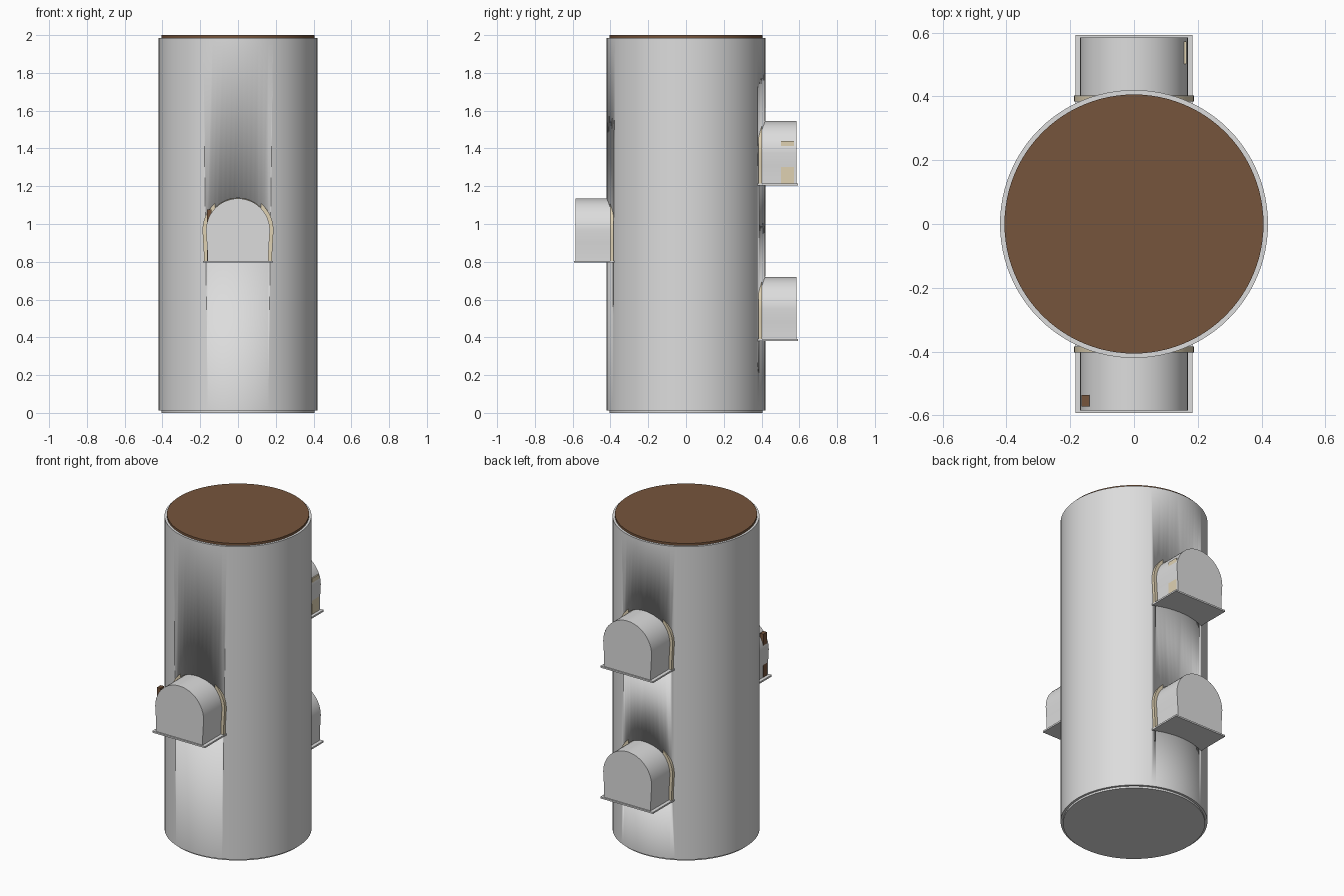
import bpy, bmesh, math

if "Cube" in bpy.data.objects:
    bpy.data.objects.remove(bpy.data.objects["Cube"], do_unlink=True)


def material(name, rgb):
    mat = bpy.data.materials.new(name)
    mat.use_nodes = True
    mat.diffuse_color = (*rgb, 1)
    mat.node_tree.nodes["Principled BSDF"].inputs["Base Color"].default_value = (*rgb, 1)
    return mat


GREY = material("light grey", (0.72, 0.72, 0.72))
BROWN = material("dark brown", (0.18, 0.09, 0.045))
BEIGE = material("pale beige", (0.74, 0.64, 0.45))


def finish(name, bm, mat, angle=35):
    bmesh.ops.recalc_face_normals(bm, faces=bm.faces)
    mesh = bpy.data.meshes.new(name)
    bm.to_mesh(mesh)
    bm.free()
    obj = bpy.data.objects.new(name, mesh)
    bpy.context.collection.objects.link(obj)
    mesh.materials.append(mat)
    bpy.ops.object.select_all(action="DESELECT")
    obj.select_set(True)
    bpy.context.view_layer.objects.active = obj
    bpy.ops.object.shade_smooth_by_angle(angle=math.radians(angle))
    return obj


def drum(name, radius, z0, z1, mat):
    bm = bmesh.new()
    bmesh.ops.create_cone(bm, cap_ends=True, segments=96, radius1=radius, radius2=radius, depth=z1 - z0)
    bmesh.ops.translate(bm, verts=bm.verts, vec=(0, 0, (z0 + z1) / 2))
    return finish(name, bm, mat)


def box(name, x, y, z, mat):
    bm = bmesh.new()
    bmesh.ops.create_cube(bm, size=1)
    for v in bm.verts:
        v.co = [lo + (hi - lo) * (c + 0.5) for c, (lo, hi) in zip(v.co, (x, y, z))]
    return finish(name, bm, mat)


def arch_outline(grow=0.0):
    """Horseshoe arch from the right foot over the top to the left foot."""
    foot, radius, centre = 0.162 + grow, 0.169 + grow, 0.166
    right = [(foot, 0), (foot, 0.05), (foot + 0.003, 0.1)]
    top = [(radius * math.cos(math.pi * i / 24), centre + radius * math.sin(math.pi * i / 24))
           for i in range(25)]
    return right + top + [(-x, z) for x, z in reversed(right)]


def extrude(name, outline, y0, y1, z, mat):
    bm = bmesh.new()
    face = bm.faces.new([bm.verts.new((x, y0, z + h)) for x, h in outline])
    out = bmesh.ops.extrude_face_region(bm, geom=[face])["geom"]
    bmesh.ops.translate(bm, vec=(0, y1 - y0, 0),
                        verts=[v for v in out if isinstance(v, bmesh.types.BMVert)])
    return finish(name, bm, mat)


# Main tower with thin end discs
tower = drum("tower", 0.42, 0.012, 1.986, GREY)
drum("roof_disc", 0.406, 1.98, 2.0, BROWN)
drum("base_disc", 0.406, 0.0, 0.02, GREY)

# Arched bays: name, side along y, sill height
BAYS = [("front", -1, 0.80), ("upper_back", 1, 1.21), ("lower_back", 1, 0.385)]
for name, side, z in BAYS:
    # Recess cut into the tower behind the bay
    cutter = extrude(name + "_cutter", arch_outline(0.002), side * 0.3, side * 0.7, z, GREY)
    cut = tower.modifiers.new(name + "_recess", "BOOLEAN")
    cut.operation, cut.solver, cut.object = "DIFFERENCE", "EXACT", cutter
    bpy.context.view_layer.objects.active = tower
    bpy.ops.object.modifier_apply(modifier=cut.name)
    bpy.data.objects.remove(cutter, do_unlink=True)

    # Bay body, sill plate and trim band around the arch
    extrude(name + "_bay", arch_outline(), side * 0.35, side * 0.584, z, GREY)
    ys = sorted((side * 0.36, side * 0.592))
    box(name + "_sill", (-0.184, 0.184), ys, (z - 0.005, z + 0.005), GREY)
    band = arch_outline(0.019) + arch_outline(-0.004)[::-1]
    extrude(name + "_trim", band, side * 0.384, side * 0.402, z, BEIGE)

# Side panels let into two of the bays
box("front_bay_panel", (-0.164, -0.14), (-0.572, -0.536), (0.80, 1.078), BROWN)
box("upper_back_bay_panel", (0.14, 0.1645), (0.502, 0.572), (1.21, 1.44), BEIGE)

# Soft shading across the recess rims, crisp at the tower ends
bm = bmesh.new()
bm.from_mesh(tower.data)
for f in bm.faces:
    f.smooth = True
for e in bm.edges:
    ends = [v.co.z for v in e.verts]
    e.smooth = not (max(ends) < 0.02 or min(ends) > 1.98)
bm.to_mesh(tower.data)
bm.free()
